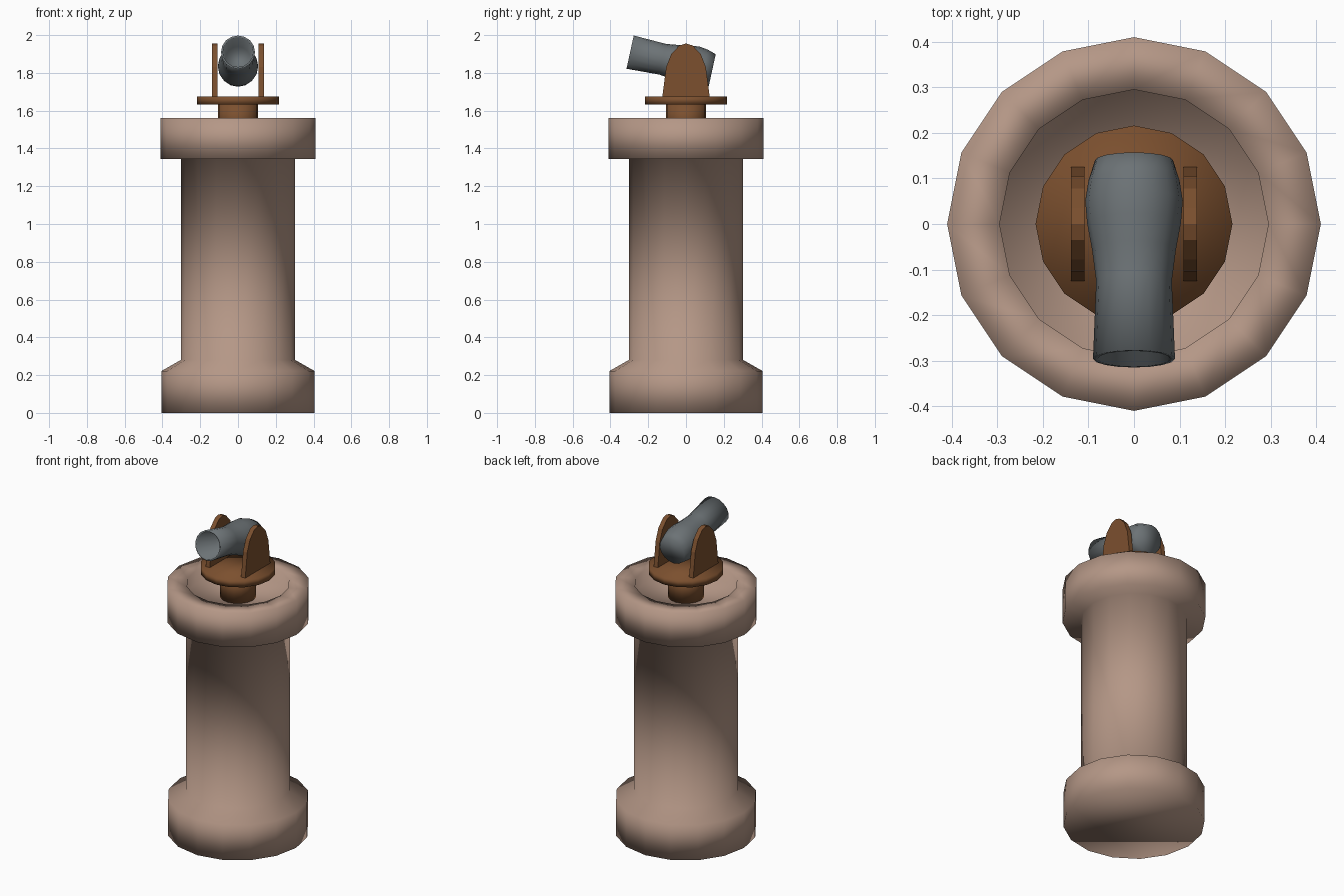
import bpy, bmesh
from math import cos, sin, pi, radians
from mathutils import Matrix

if "Cube" in bpy.data.objects:
    bpy.data.objects.remove(bpy.data.objects["Cube"])


def material(name, rgb):
    m = bpy.data.materials.new(name)
    m.diffuse_color = (*rgb, 1)
    m.use_nodes = True
    m.node_tree.nodes["Principled BSDF"].inputs["Base Color"].default_value = m.diffuse_color
    return m


STONE = material("stone", (0.46, 0.31, 0.24))
WOOD = material("wood", (0.20, 0.08, 0.028))
IRON = material("iron", (0.15, 0.17, 0.18))


def finish(name, bm, mat, smooth):
    bmesh.ops.recalc_face_normals(bm, faces=bm.faces)
    me = bpy.data.meshes.new(name)
    bm.to_mesh(me)
    bm.free()
    me.materials.append(mat)
    for p in me.polygons:
        p.use_smooth = smooth
    ob = bpy.data.objects.new(name, me)
    bpy.context.collection.objects.link(ob)
    return ob


def lathe(name, profile, mat, sides=16):
    """Turn a (radius, height) profile round z and cap both ends."""
    bm = bmesh.new()
    rings = [[bm.verts.new((r * cos(2 * pi * i / sides), r * sin(2 * pi * i / sides), z))
              for i in range(sides)] for r, z in profile]
    for a, b in zip(rings, rings[1:]):
        for i in range(sides):
            j = (i + 1) % sides
            bm.faces.new((a[i], a[j], b[j], b[i]))
    bm.faces.new(rings[0][::-1])
    bm.faces.new(rings[-1])
    return finish(name, bm, mat, True)


# Stone tower with a flared foot and a recessed top
lathe("tower", [(0.405, 0), (0.405, 0.222), (0.303, 0.28), (0.303, 1.345),
                (0.41, 1.345), (0.41, 1.56), (0.295, 1.56), (0.295, 1.48)], STONE)

# Swivel post and turntable
lathe("swivel_post", [(0.105, 1.48), (0.105, 1.635)], WOOD)
lathe("turntable", [(0.216, 1.633), (0.216, 1.676)], WOOD)

# Two rounded side brackets
half = [(0.125, 1.676), (0.105, 1.83), (0.078, 1.9), (0.035, 1.945)]
outline = half + [(0, 1.956)] + [(-y, z) for y, z in reversed(half)]
for side, x in (("left", -0.138), ("right", 0.109)):
    bm = bmesh.new()
    face = bm.faces.new([bm.verts.new((x, y, z)) for y, z in outline])
    ext = bmesh.ops.extrude_face_region(bm, geom=[face])
    bmesh.ops.translate(bm, vec=(0.029, 0, 0),
                        verts=[v for v in ext["geom"] if isinstance(v, bmesh.types.BMVert)])
    finish("bracket_" + side, bm, WOOD, False)

# Cannon barrel: breech to muzzle, then back down the bore
barrel = lathe("cannon_barrel", [(0.086, 0), (0.1, 0.045), (0.107, 0.09), (0.103, 0.14),
                                 (0.092, 0.2), (0.083, 0.27), (0.09, 0.445),
                                 (0.08, 0.445), (0.068, 0.27)], IRON)
barrel.data.transform(Matrix.Translation((0, 0.139, 1.815)) @ Matrix.Rotation(radians(77.7), 4, 'X'))
